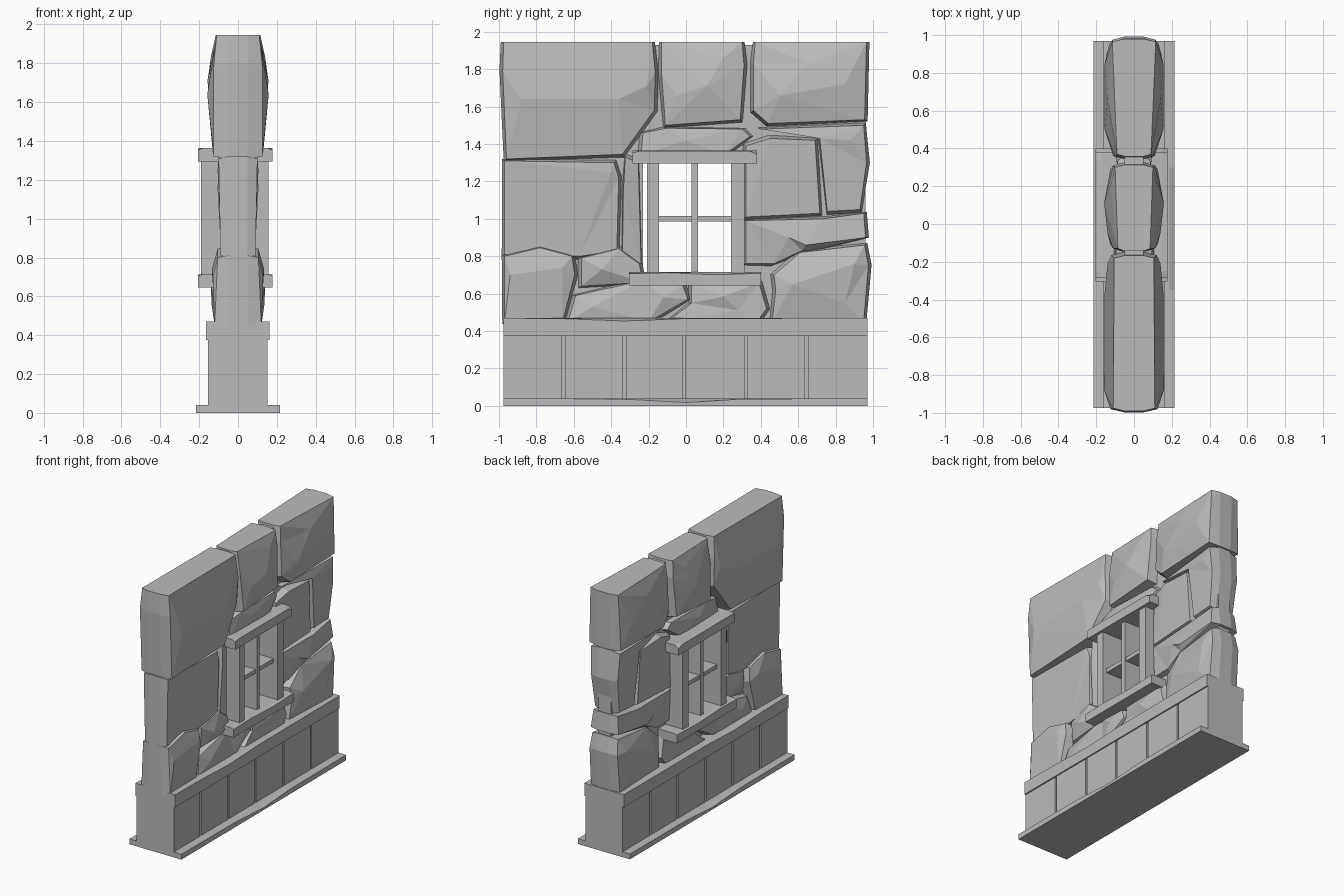
import bpy
import bmesh
from mathutils import Vector
from mathutils.geometry import delaunay_2d_cdt

default_cube = bpy.data.objects.get("Cube")
if default_cube:
    bpy.data.objects.remove(default_cube, do_unlink=True)

TOP = 1.945
JOINT_DEPTH = .05

stone_grey = bpy.data.materials.new("stone_grey")
stone_grey.use_nodes = True
grey = (.5, .5, .5, 1)
stone_grey.diffuse_color = grey
stone_grey.node_tree.nodes["Principled BSDF"].inputs["Base Color"].default_value = grey


def finish(name, bm):
    """Turn a bmesh into a flat shaded object."""
    bmesh.ops.recalc_face_normals(bm, faces=bm.faces)
    mesh = bpy.data.meshes.new(name)
    bm.to_mesh(mesh)
    bm.free()
    mesh.materials.append(stone_grey)
    obj = bpy.data.objects.new(name, mesh)
    bpy.context.collection.objects.link(obj)
    return obj


def box(name, x_range, y_range, z_range):
    bm = bmesh.new()
    bmesh.ops.create_cube(bm, size=1)
    for vert in bm.verts:
        for axis, (low, high) in enumerate((x_range, y_range, z_range)):
            vert.co[axis] = high if vert.co[axis] > 0 else low
    return finish(name, bm)


def worn_beam(name, x_range, z_range, stations):
    """Beam along y; each station is (y, how far its upper edges are worn)."""
    (left, right), (low, high) = x_range, z_range
    chamfer = .03
    bm = bmesh.new()
    rings = []
    for y, wear in stations:
        section = ((left, low), (right, low), (right, high - wear),
                   (right - chamfer, high), (left + chamfer, high), (left, high - wear))
        rings.append([bm.verts.new((x, y, z)) for x, z in section])
    for first, second in zip(rings, rings[1:]):
        for i in range(len(first)):
            j = (i + 1) % len(first)
            bm.faces.new((first[i], first[j], second[j], second[i]))
    bm.faces.new(rings[0])
    bm.faces.new(rings[-1])
    return finish(name, bm)


def stone(name, outline, ridge=(), grow=.018):
    """Chiselled block through the wall, points are (y, z, half thickness)."""
    points = list(outline) + list(ridge)
    count = len(outline)
    loop = [(i, (i + 1) % count) for i in range(count)]
    flat = [Vector((y, z)) for y, z, depth in points]
    centre = sum(flat[:count], Vector((0, 0))) / count
    verts, _, faces, sources, _, _ = delaunay_2d_cdt(flat, loop, [], 1, .0001)
    bm = bmesh.new()
    joints = []
    for side in (1, -1):
        face_verts, rim = [], {}
        for co, source in zip(verts, sources):
            vert = bm.verts.new((side * points[source[0]][2], co.x, co.y))
            face_verts.append(vert)
            rim[source[0]] = vert
        for face in faces:
            bm.faces.new([face_verts[i] for i in face])
        # sloping shoulder from the face rim down to the joint
        joint = []
        for point in flat[:count]:
            spot = point + (point - centre).normalized() * grow
            joint.append(bm.verts.new((side * JOINT_DEPTH, spot.x, min(spot.y, TOP))))
        for i, j in loop:
            bm.faces.new((rim[i], rim[j], joint[j], joint[i]))
        joints.append(joint)
    front, back = joints
    for i, j in loop:
        bm.faces.new((front[i], front[j], back[j], back[i]))
    return finish(name, bm)


# Plinth: foot, panels with narrow grooves, cap
worn_beam("plinth_foot", (-.215, .215), (0, .04),
          ((-.975, 0), (-.35, .003), (0, .022), (.3, .003), (.97, 0)))
box("plinth_core", (-.135, .135), (-.97, .965), (.03, .4))
grooves = (-.975, -.655, -.33, -.01, .32, .645, .97)
for number, (start, end) in enumerate(zip(grooves, grooves[1:])):
    gap_start = .008 if number else 0
    gap_end = .008 if number < len(grooves) - 2 else 0
    box(f"plinth_panel_{number + 1}", (-.155, .152),
        (start + gap_start, end - gap_end), (.035, .385))
worn_beam("plinth_cap", (-.165, .162), (.375, .47),
          ((-.975, 0), (-.65, .004), (-.33, .016), (0, .003), (.97, 0)))

# Wall core around the window opening
core = (-JOINT_DEPTH, JOINT_DEPTH)
box("core_left", core, (-.965, -.23), (.45, 1.93))
box("core_right", core, (.3, .96), (.45, 1.93))
box("core_below", core, (-.24, .31), (.45, .69))
box("core_above", core, (-.24, .31), (1.33, 1.93))

# Upper course
stone("upper_left_stone",
      ((-.975, TOP, .11), (-.18, TOP, .105), (-.165, 1.78, .12), (-.17, 1.58, .11),
       (-.25, 1.47, .12), (-.34, 1.345, .13), (-.96, 1.32, .125), (-.98, 1.79, .125)),
      ((-.88, 1.64, .158), (-.36, 1.64, .155), (-.21, 1.71, .14)))
stone("upper_middle_stone",
      ((-.13, TOP, .085), (.3, TOP, .1), (.31, 1.82, .11), (.29, 1.53, .125),
       (-.11, 1.5, .125), (-.13, 1.77, .11)),
      ((.11, 1.71, .158), (-.05, 1.66, .14), (.2, 1.86, .125)))
stone("upper_right_stone",
      ((.37, TOP, .09), (.965, TOP, .115), (.955, 1.53, .13), (.44, 1.51, .125),
       (.36, 1.58, .11), (.36, 1.83, .1)),
      ((.5, 1.66, .155), (.85, 1.72, .155), (.66, 1.83, .14)))

# Stone over the lintel
stone("lintel_stone",
      ((-.23, 1.46, .085), (-.1, 1.485, .1), (.3, 1.48, .09), (.34, 1.44, .085),
       (.2, 1.34, .11), (-.24, 1.34, .1)), ((0, 1.42, .115),))

# Middle course
stone("middle_left_stone",
      ((-.97, 1.31, .1), (-.385, 1.3, .1), (-.36, 1.22, .095), (-.37, .83, .09),
       (-.57, .8, .085), (-.97, .81, .09)), ((-.4, 1.25, .105),))
stone("left_jamb_stone",
      ((-.325, 1.33, .1), (-.255, 1.3, .085), (-.24, .76, .075), (-.34, .78, .085),
       (-.335, 1.15, .105)))
stone("middle_right_stone",
      ((.32, 1.39, .09), (.45, 1.43, .105), (.69, 1.42, .105), (.715, 1.03, .1),
       (.32, 1.01, .095)))
stone("right_end_stone",
      ((.4, 1.48, .08), (.95, 1.5, .12), (.965, 1.3, .11), (.93, 1.05, .1),
       (.755, 1.04, .1), (.715, 1.43, .115)), ((.88, 1.42, .125),))
stone("right_wedge_stone",
      ((.32, .99, .095), (.73, 1., .11), (.95, 1.03, .1), (.96, .9, .115),
       (.62, .83, .1), (.47, .76, .09), (.32, .76, .085)),
      ((.55, .9, .12), (.64, .86, .13)))

# Lower course
stone("lower_left_stone",
      ((-.97, .8, .105), (-.78, .845, .105), (-.61, .8, .1), (-.595, .7, .11),
       (-.66, .45, .115), (-.97, .45, .12)), ((-.66, .74, .135), (-.94, .7, .13)))
stone("small_left_stone",
      ((-.56, .79, .09), (-.36, .84, .1), (-.25, .76, .09), (-.23, .66, .09),
       (-.56, .64, .08)), ((-.45, .73, .12),))
stone("low_wedge_stone",
      ((-.59, .59, .09), (-.23, .67, .09), (-.02, .65, .09), (.01, .57, .1),
       (-.2, .45, .11), (-.63, .45, .11)), ((-.5, .53, .12), (-.12, .58, .125)))
stone("low_middle_stone",
      ((.03, .65, .09), (.39, .66, .09), (.43, .52, .1), (.38, .45, .11),
       (-.1, .45, .11), (.03, .55, .1)), ((.2, .585, .125), (.28, .51, .11)))
stone("lower_right_stone",
      ((.47, .7, .1), (.61, .82, .1), (.955, .86, .105), (.975, .75, .115),
       (.95, .45, .12), (.46, .45, .1), (.48, .62, .11)),
      ((.57, .65, .14), (.9, .76, .145), (.85, .55, .135)))

# Window frame and glazing bars
worn_beam("window_lintel", (-.205, .178), (1.295, 1.365),
          ((-.285, .012), (-.25, .003), (.34, .003), (.38, .02)))
worn_beam("window_sill", (-.205, .178), (.645, .715),
          ((-.305, .008), (-.1, .003), (.15, .014), (.4, .006)))
box("window_left_jamb", (-.19, .157), (-.208, -.145), (.7, 1.31))
box("window_right_jamb", (-.19, .157), (.24, .312), (.7, 1.31))
box("window_mullion", (-.165, .135), (.03, .063), (.7, 1.31))
box("window_crossbar", (-.155, .125), (-.15, .245), (.985, 1.015))
